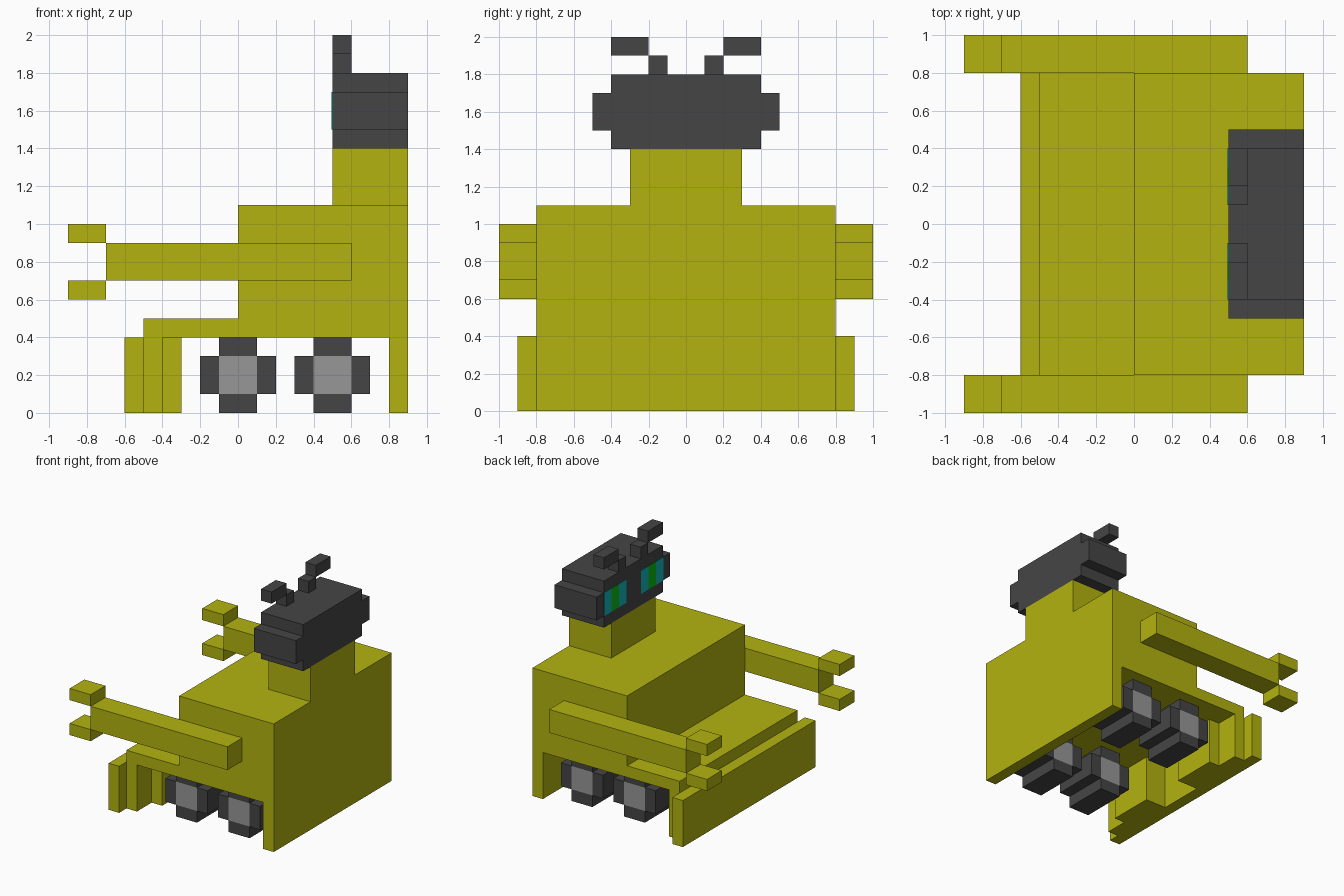
import bpy
import bmesh

cube = bpy.data.objects.get("Cube")
if cube:
    bpy.data.objects.remove(cube, do_unlink=True)


def material(name, rgb):
    m = bpy.data.materials.new(name)
    m.use_nodes = True
    m.diffuse_color = (*rgb, 1)
    m.node_tree.nodes["Principled BSDF"].inputs["Base Color"].default_value = (*rgb, 1)
    return m


YELLOW = material("yellow", (0.45, 0.45, 0.005))
DARK = material("dark grey", (0.06, 0.06, 0.06))
GREY = material("light grey", (0.31, 0.31, 0.31))
TEAL = material("teal", (0.006, 0.46, 0.50))
GREEN = material("green", (0.003, 0.50, 0.006))


def boxes(name, mat, *ranges):
    """One object made of boxes, each given as (x0, x1, y0, y1, z0, z1)."""
    bm = bmesh.new()
    for x0, x1, y0, y1, z0, z1 in ranges:
        verts = bmesh.ops.create_cube(bm, size=1)["verts"]
        for v in verts:
            v.co.x = x1 if v.co.x > 0 else x0
            v.co.y = y1 if v.co.y > 0 else y0
            v.co.z = z1 if v.co.z > 0 else z0
    mesh = bpy.data.meshes.new(name)
    bm.to_mesh(mesh)
    bm.free()
    mesh.materials.append(mat)
    ob = bpy.data.objects.new(name, mesh)
    bpy.context.collection.objects.link(ob)
    return ob


def pair(name, mat, *ranges):
    """Boxes on the +y side and their mirror image on the -y side."""
    mirrored = [(a, b, -d, -c, e, f) for a, b, c, d, e, f in ranges]
    boxes(name + "_a", mat, *ranges)
    boxes(name + "_b", mat, *mirrored)


# Hull
boxes("body", YELLOW, (0, 0.9, -0.8, 0.8, 0.4, 1.1))
boxes("rear_skirt", YELLOW, (0.8, 0.9, -0.8, 0.8, 0, 0.4))
boxes("deck", YELLOW, (-0.5, 0, -0.8, 0.8, 0.4, 0.5))

# Plough blade with stepped braces behind it
boxes("plough_blade", YELLOW, (-0.6, -0.5, -0.9, 0.9, 0, 0.4))
pair("plough_brace", YELLOW,
     (-0.5, -0.4, 0.2, 0.8, 0, 0.4),
     (-0.4, -0.3, 0.2, 0.6, 0, 0.4))

# Wheels: grey core with four dark treads around it
for label, x in (("front", 0), ("rear", 0.5)):
    pair(label + "_hub", GREY, (x - 0.1, x + 0.1, 0.3, 0.7, 0.1, 0.3))
    pair(label + "_tread", DARK,
         (x - 0.2, x - 0.1, 0.3, 0.7, 0.1, 0.3),
         (x + 0.1, x + 0.2, 0.3, 0.7, 0.1, 0.3),
         (x - 0.1, x + 0.1, 0.3, 0.7, 0, 0.1),
         (x - 0.1, x + 0.1, 0.3, 0.7, 0.3, 0.4))

# Arms with two-finger grippers
pair("arm", YELLOW, (-0.7, 0.6, 0.8, 1, 0.7, 0.9))
pair("gripper", YELLOW,
     (-0.9, -0.7, 0.8, 1, 0.9, 1.0),
     (-0.9, -0.7, 0.8, 1, 0.6, 0.7))

# Neck, head, ears and antennae
boxes("neck", YELLOW, (0.5, 0.9, -0.3, 0.3, 1.1, 1.4))
boxes("head", DARK, (0.5, 0.9, -0.4, 0.4, 1.4, 1.8))
pair("ear", DARK, (0.5, 0.9, 0.4, 0.5, 1.5, 1.7))
pair("antenna", DARK,
     (0.5, 0.6, 0.1, 0.2, 1.8, 1.9),
     (0.5, 0.6, 0.2, 0.4, 1.9, 2.0))

# Eyes: thin plates, green pupil between teal strips
pair("eye_white", TEAL,
     (0.496, 0.5, 0.1, 0.2, 1.5, 1.7),
     (0.496, 0.5, 0.3, 0.4, 1.5, 1.7))
pair("pupil", GREEN, (0.496, 0.5, 0.2, 0.3, 1.5, 1.7))
